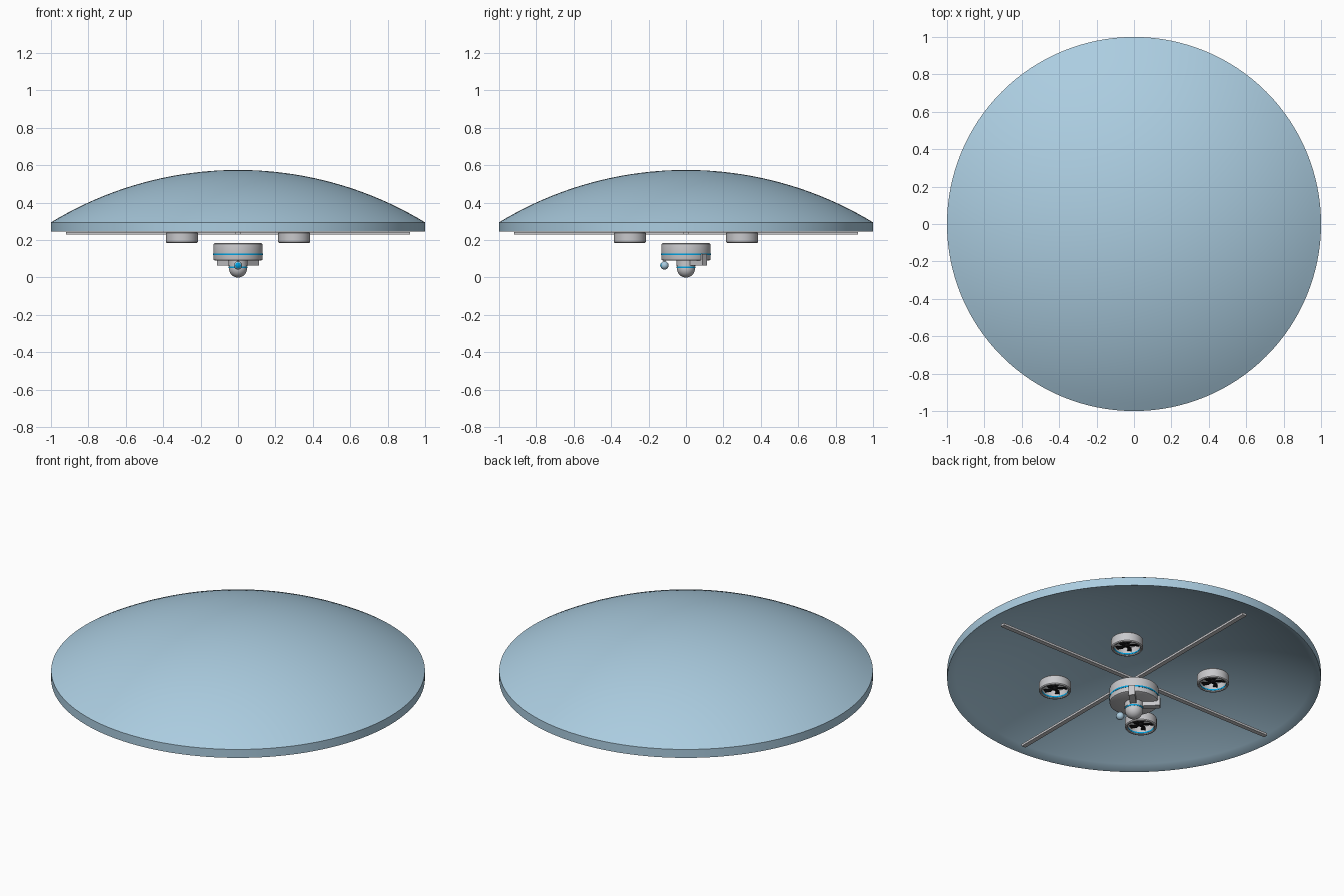
import bpy
from math import pi, sin, cos, sqrt, radians
from mathutils import Matrix

cube = bpy.data.objects.get("Cube")
if cube:
    bpy.data.objects.remove(cube, do_unlink=True)


def material(name, rgb, rough=0.5):
    m = bpy.data.materials.new(name)
    m.use_nodes = True
    m.diffuse_color = (*rgb, 1)
    node = m.node_tree.nodes["Principled BSDF"]
    node.inputs["Base Color"].default_value = (*rgb, 1)
    node.inputs["Roughness"].default_value = rough
    return m


SKY = material("pale blue", (0.41, 0.61, 0.75))
GREY = material("light grey", (0.58, 0.58, 0.6))
BLUE = material("bright blue", (0.0, 0.36, 0.75))
BLACK = material("black", (0.01, 0.01, 0.012))
WHITE = material("white", (0.85, 0.87, 0.9))


def build(name, verts, faces, mat):
    mesh = bpy.data.meshes.new(name)
    mesh.from_pydata(verts, [], faces)
    mesh.materials.append(mat)
    ob = bpy.data.objects.new(name, mesh)
    bpy.context.collection.objects.link(ob)
    return ob


def smooth(ob, angle=35):
    bpy.ops.object.select_all(action='DESELECT')
    ob.select_set(True)
    bpy.context.view_layer.objects.active = ob
    bpy.ops.object.shade_smooth_by_angle(angle=radians(angle))


def lathe(name, profile, mat, at=(0, 0, 0), n=48, closed=False):
    """Spin (radius, z) points, listed from bottom to top on the outside."""
    verts, rings, faces = [], [], []
    for r, z in profile:
        if r < 1e-5:
            rings.append([len(verts)] * n)
            verts.append((0, 0, z))
        else:
            rings.append(list(range(len(verts), len(verts) + n)))
            verts += [(r * cos(2 * pi * i / n), r * sin(2 * pi * i / n), z)
                      for i in range(n)]
    pairs = list(zip(rings, rings[1:]))
    if closed:
        pairs.append((rings[-1], rings[0]))
    for a, b in pairs:
        for i in range(n):
            j = (i + 1) % n
            faces.append(list(dict.fromkeys((a[i], a[j], b[j], b[i]))))
    ob = build(name, verts, faces, mat)
    ob.location = at
    smooth(ob)
    return ob


def prism(name, outline, z0, z1, mat):
    n = len(outline)
    verts = [(x, y, z) for z in (z0, z1) for x, y in outline]
    faces = [list(range(n))[::-1], list(range(n, 2 * n))]
    faces += [(i, (i + 1) % n, n + (i + 1) % n, n + i) for i in range(n)]
    return build(name, verts, faces, mat)


def box(name, x0, x1, y0, y1, z0, z1, mat):
    return prism(name, [(x0, y0), (x1, y0), (x1, y1), (x0, y1)], z0, z1, mat)


def ball(name, radius, at, mat):
    steps = 20
    arc = [(radius * sin(pi * i / steps), -radius * cos(pi * i / steps))
           for i in range(steps + 1)]
    return lathe(name, arc, mat, at, 32)


# Canopy: shallow spherical cap over a short vertical rim, hollow below
RIM, EDGE, TOP = 0.245, 0.295, 0.575
rise = TOP - EDGE
R = (1 + rise ** 2) / (2 * rise)


def cap(base, radius):
    rows = 24
    return [(radius * i / rows,
             base + rise - R + sqrt(R * R - (i / rows) ** 2))
            for i in range(rows, -1, -1)]


lathe("canopy", list(reversed(cap(RIM, 0.998))) + [(1, RIM)] + cap(EDGE, 1),
      SKY, n=128)

# Crossed support bars
for name, turn in (("cross_bar", 0), ("long_bar", pi / 2)):
    bar = box(name, -0.92, 0.92, -0.013, 0.013, 0.23, 0.243, GREY)
    bar.rotation_euler.z = turn

# Four ducted fans
blade = [(0.012, -0.006), (0.035, -0.016), (0.066, -0.008),
         (0.064, 0.016), (0.04, 0.008), (0.012, 0.008)]
for sx in (-1, 1):
    for sy in (-1, 1):
        label = ("front" if sy < 0 else "back") + ("_left" if sx > 0 else "_right")
        at = (0.3 * sx, 0.3 * sy, 0.185)
        lathe(label + "_duct",
              [(0.07, 0.004), (0.074, 0), (0.081, 0), (0.085, 0.005),
               (0.085, 0.052), (0.081, 0.057), (0.07, 0.057)],
              GREY, at, closed=True)
        lathe(label + "_duct_light", [(0.0695, 0.014), (0.0695, 0.006),
              (0.0705, 0.006), (0.0705, 0.014)], BLUE, at, closed=True)
        lathe(label + "_back_plate", [(0, 0.048), (0.07, 0.048),
              (0.07, 0.054), (0, 0.054)], WHITE, at)
        lathe(label + "_hub", [(0, 0.012), (0.01, 0.012), (0.014, 0.017),
              (0.014, 0.048), (0, 0.048)], BLACK, at, 24)
        for k in range(5):
            b = prism(label + "_blade", blade, 0, 0.004, BLACK)
            b.matrix_world = (Matrix.Translation((at[0], at[1], 0.207))
                              @ Matrix.Rotation(2 * pi * k / 5, 4, 'Z')
                              @ Matrix.Rotation(0.2, 4, 'X'))

# Central body with a light stripe
lathe("body", [(0, 0.09), (0.122, 0.09), (0.13, 0.094), (0.132, 0.102),
               (0.132, 0.172), (0.13, 0.18), (0.122, 0.185), (0, 0.185)],
      GREY, n=64)
lathe("body_stripe", [(0.131, 0.12), (0.1335, 0.12), (0.1335, 0.129),
                      (0.131, 0.129)], BLUE, n=64, closed=True)

# Two splayed brackets under the back of the body, with upturned tips
for label, turn in (("left", pi / 4), ("right", 3 * pi / 4)):
    arm = box(label + "_bracket", 0.02, 0.138, -0.017, 0.017, 0.065, 0.094, GREY)
    tip = box(label + "_bracket_tip", 0.125, 0.14, -0.017, 0.017, 0.065, 0.125, GREY)
    for ob in (arm, tip):
        ob.rotation_euler.z = turn

# Hanging globe with neck and ring
lathe("globe_neck", [(0.05, 0.062), (0.05, 0.09), (0, 0.09)], GREY)
ball("globe", 0.048, (0, 0, 0.048), GREY)
lathe("globe_ring", [(0.046, 0.052), (0.0495, 0.052), (0.0495, 0.06),
                     (0.046, 0.06)], BLUE, closed=True)

# Small front sensor on a short stem
ball("sensor", 0.022, (0, -0.115, 0.065), SKY)
lathe("sensor_stem", [(0.006, 0.08), (0.006, 0.095)], GREY, (0, -0.115, 0), 16)
lens = lathe("sensor_lens", [(0.015, 0.0165), (0.008, 0.021), (0, 0.0228)],
             BLUE, (0, -0.115, 0.065), 24)
lens.rotation_euler.x = pi / 2
